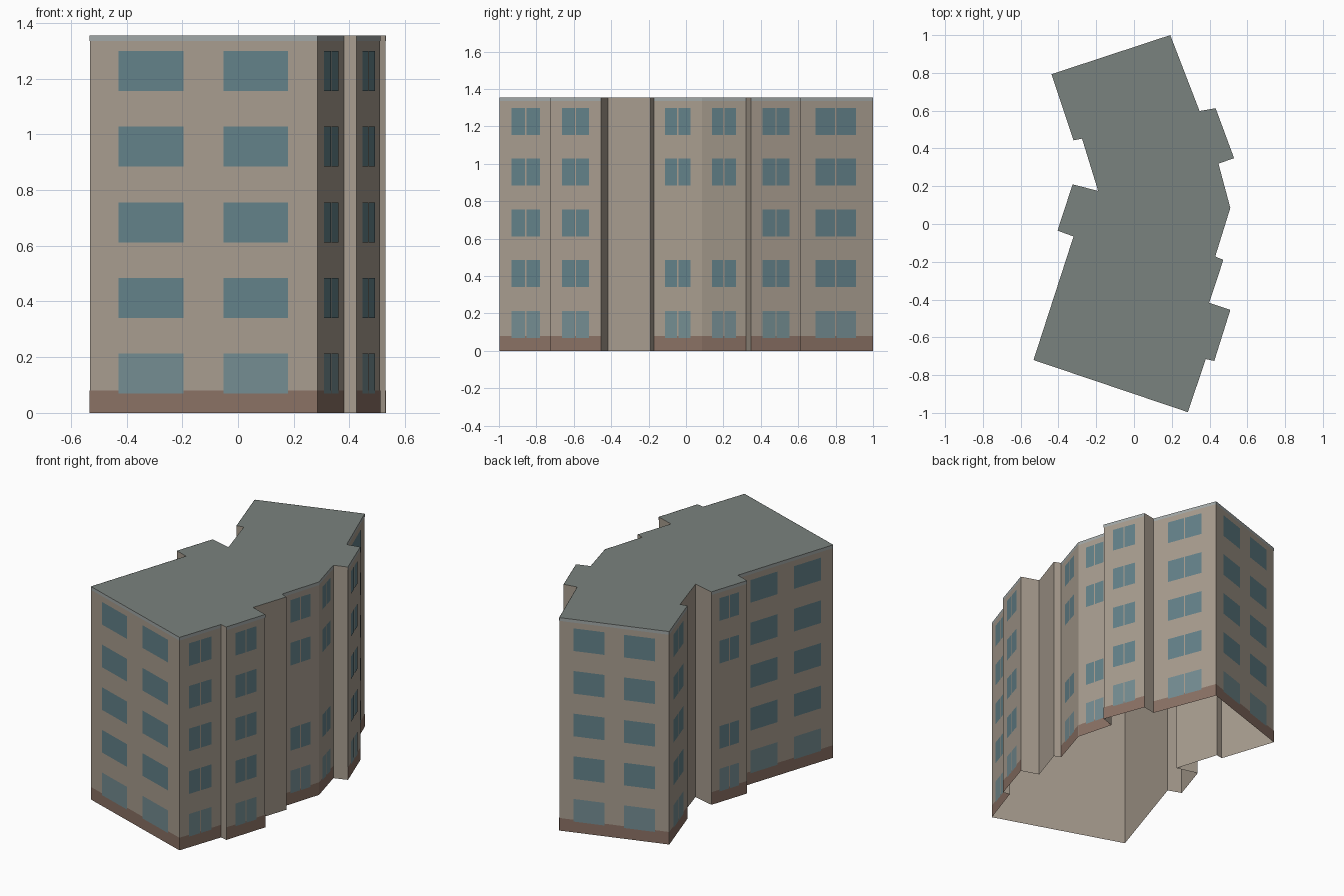
import bpy
from mathutils import Vector

if "Cube" in bpy.data.objects:
    bpy.data.objects.remove(bpy.data.objects["Cube"])

H = 1.355

# Footprint corners, counter-clockwise, each with the kind of wall that starts there:
# P plain, D double window column, S single column, G single column with middle floor blank
PLAN = [
    (-0.532, -0.72, "D"), (0.285, -0.996, "S"), (0.38, -0.715, "P"), (0.425, -0.725, "S"),
    (0.51, -0.455, "P"), (0.398, -0.417, "P"), (0.473, -0.19, "P"), (0.43, -0.172, "G"),
    (0.51, 0.085, "G"), (0.447, 0.32, "P"), (0.53, 0.348, "S"), (0.432, 0.613, "P"),
    (0.347, 0.598, "S"), (0.192, 1.0, "D"), (-0.437, 0.793, "S"), (-0.32, 0.443, "P"),
    (-0.275, 0.452, "P"), (-0.19, 0.175, "P"), (-0.325, 0.21, "G"), (-0.405, -0.035, "P"),
    (-0.32, -0.066, "D"),
]


def material(name, rgb):
    m = bpy.data.materials.new(name)
    m.diffuse_color = (*rgb, 1)
    m.use_nodes = True
    m.node_tree.nodes["Principled BSDF"].inputs["Base Color"].default_value = m.diffuse_color
    return m


WALL = material("beige render", (0.39, 0.335, 0.275))
ROOF = material("grey roof", (0.195, 0.225, 0.21))
GLASS = material("window glass", (0.125, 0.22, 0.25))
GLASS_LOW = material("ground floor glass", (0.175, 0.265, 0.285))
BASE = material("brown plinth", (0.255, 0.165, 0.128))
TRIM = material("pale trim", (0.36, 0.39, 0.385))


def add_mesh(name, verts, faces, mat):
    me = bpy.data.meshes.new(name)
    me.from_pydata(verts, [], faces)
    me.materials.append(mat)
    ob = bpy.data.objects.new(name, me)
    bpy.context.collection.objects.link(ob)
    return ob


def panel_mesh(name, quads, mat):
    verts = [v for q in quads for v in q]
    faces = [tuple(range(i, i + 4)) for i in range(0, len(verts), 4)]
    add_mesh(name, verts, faces, mat)


def wall_panel(a, b, u0, u1, z0, z1, off):
    """Rectangle on wall a-b, between fractions u0 and u1, set off outwards."""
    d = b - a
    n = Vector((d.y, -d.x)).normalized() * off
    p, q = a + d * u0 + n, a + d * u1 + n
    return [(p.x, p.y, z0), (q.x, q.y, z0), (q.x, q.y, z1), (p.x, p.y, z1)]


# Wall shell, open underneath, and flat roof
pts = [Vector((x, y)) for x, y, _ in PLAN]
n = len(pts)
low = [(p.x, p.y, 0) for p in pts]
top = [(p.x, p.y, H) for p in pts]
add_mesh("walls", low + top,
         [(i, (i + 1) % n, n + (i + 1) % n, n + i) for i in range(n)], WALL)
add_mesh("roof", top, [tuple(range(n))], ROOF)

# Plinth, top trim and windows on every decorated wall
plinth, trim, upper, ground = [], [], [], []
for i, (_, _, kind) in enumerate(PLAN):
    if kind == "P":
        continue
    a, b = pts[i], pts[(i + 1) % n]
    plinth.append(wall_panel(a, b, 0, 1, 0, 0.08, 0.001))
    trim.append(wall_panel(a, b, 0, 1, H - 0.02, H, 0.001))
    if kind == "D":
        spans = [(0.128, 0.412), (0.588, 0.872)]
    else:
        gap = 0.004 / (b - a).length
        spans = [(0.23, 0.5 - gap), (0.5 + gap, 0.77)]
    for floor in range(5):
        if kind == "G" and floor == 2:
            continue
        z = 0.069 + 0.2715 * floor
        for u0, u1 in spans:
            (upper if floor else ground).append(
                wall_panel(a, b, u0, u1, z, z + 0.144, 0.002))

panel_mesh("plinth", plinth, BASE)
panel_mesh("top_trim", trim, TRIM)
panel_mesh("upper_windows", upper, GLASS)
panel_mesh("ground_windows", ground, GLASS_LOW)
